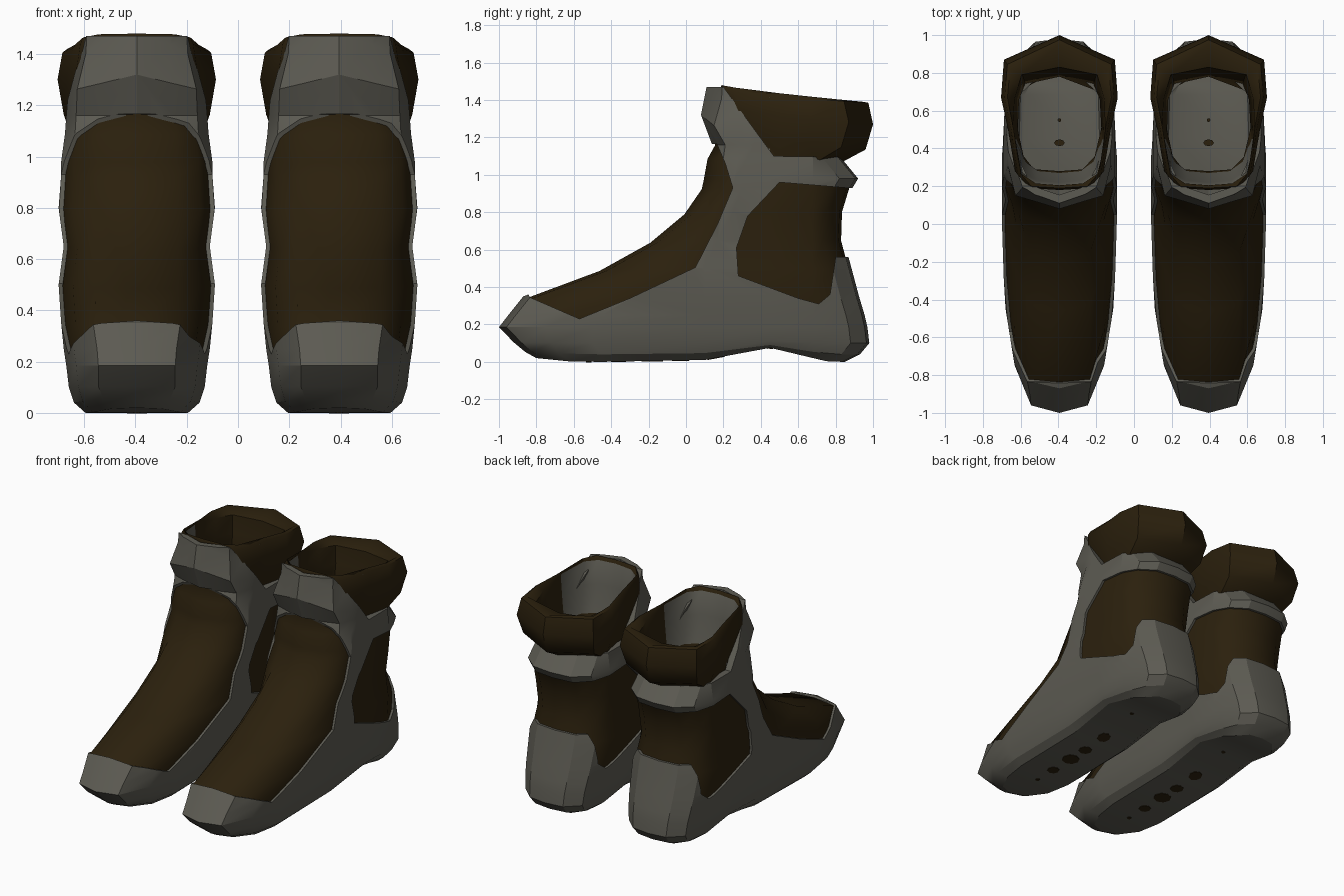
import bpy, bmesh, math

if "Cube" in bpy.data.objects:
    bpy.data.objects.remove(bpy.data.objects["Cube"])

def material(name, rgb):
    m = bpy.data.materials.new(name)
    m.diffuse_color = (*rgb, 1)
    m.use_nodes = True
    m.node_tree.nodes["Principled BSDF"].inputs["Base Color"].default_value = m.diffuse_color
    return m

GREY = material("warm_grey", (0.108, 0.104, 0.085))
BROWN = material("dark_brown", (0.024, 0.0145, 0.004))

# Boot slices: z, toe y, toe half width, shoulder y, full-width y, half width, heel y
LEVELS = [
    (0.00, -.80, .10, -.62, -.45, .200, .85),
    (0.04, -.86, .13, -.68, -.45, .245, .93),
    (0.10, -.92, .15, -.72, -.50, .265, .98),
    (0.185, -1.0, .15, -.75, -.50, .275, .97),
    (0.25, -.95, .155, -.70, -.45, .285, .955),
    (0.35, -.87, .17, -.55, -.28, .295, .925),
    (0.50, -.47, .17, -.20, .03, .305, .885),
    (0.65, -.20, .17, .00, .12, .285, .845),
    (0.80, -.02, .17, .10, .20, .305, .85),
    (0.93, .07, .17, .17, .25, .295, .89),
    (0.98, .08, .16, .17, .26, .295, .92),
    (1.09, .10, .16, .20, .28, .280, .83),
    (1.16, .14, .15, .21, .31, .275, .82),
    (1.32, .08, .13, .15, .30, .270, .82),
    (1.47, .11, .13, .19, .30, .230, .82),
    (1.56, .13, .13, .20, .30, .225, .82),
]
ARCH = [(-1, .02), (-.8, .02), (-.6, 0), (0, 0), (.2, .02), (.45, .075), (.6, .05), (.72, .005), (.82, 0), (1, 0)]
SOLE = [(-1, 0), (-.45, 0), (.1, .01), (.45, .075), (.68, .02)]

def sample(table, y):
    for (a, p), (b, q) in zip(table, table[1:]):
        if y <= b:
            return p + (q - p) * (y - a) / (b - a)
    return 0

def mirror_ring(half):
    """Full ring from a half outline that starts and ends on the centre line."""
    return half + [(-x, y, z) for x, y, z in half[-2:0:-1]]

def boot_ring(z, yf, x1, y2, y3, w, yb):
    half = [(0, yf), (x1, yf + .04), (.86 * w, y2), (w, y3), (w, max(y3 + .05, .1)), (w, .45),
            (.98 * w, .68), (.82 * w, yb - .1), (.48 * w, yb - .015), (0, yb)]
    fade = max(0, 1 - z / .12)
    # the front band dips towards the sides
    dip = .8 if 1.2 < z < 1.5 else 0
    return mirror_ring([(x, y, z + fade * sample(ARCH, y) - min(.1, dip * (y - yf))) for x, y in half])

def new_object(name, bm, mat=None):
    bmesh.ops.recalc_face_normals(bm, faces=bm.faces)
    me = bpy.data.meshes.new(name)
    bm.to_mesh(me)
    bm.free()
    ob = bpy.data.objects.new(name, me)
    bpy.context.collection.objects.link(ob)
    if mat:
        me.materials.append(mat)
    return ob

def bridge(bm, a, b):
    n = len(a)
    return [bm.faces.new((a[i], a[(i + 1) % n], b[(i + 1) % n], b[i])) for i in range(n)]

def cap(bm, r):
    n = len(r)
    bm.faces.new((r[0], r[1], r[n - 1]))
    for i in range(1, n // 2 - 1):
        bm.faces.new((r[i], r[i + 1], r[n - i - 1], r[n - i]))
    bm.faces.new((r[n // 2 - 1], r[n // 2], r[n // 2 + 1]))

def boot_solid(name, inset, lift=0):
    """Closed boot form, pulled inward along its normals."""
    bm = bmesh.new()
    rings = [[bm.verts.new(p) for p in boot_ring(*lv)] for lv in LEVELS]
    for a, b in zip(rings, rings[1:]):
        bridge(bm, a, b)
    cap(bm, rings[0])
    cap(bm, rings[-1])
    bmesh.ops.recalc_face_normals(bm, faces=bm.faces)
    bm.normal_update()
    for v, n in [(v, v.normal.copy()) for v in bm.verts]:
        v.co -= n * inset
    for v in rings[-1]:
        v.co.z = LEVELS[-1][0] + lift
    return new_object(name, bm)

def side_prism(name, outline):
    """Side-view outline (y, z) extruded across the boot."""
    bm = bmesh.new()
    face = bm.faces.new([bm.verts.new((-.6, y, z)) for y, z in outline])
    ext = bmesh.ops.extrude_face_region(bm, geom=[face])
    bmesh.ops.translate(bm, vec=(1.2, 0, 0), verts=[v for v in ext["geom"] if isinstance(v, bmesh.types.BMVert)])
    return new_object(name, bm)

def carve(ob, steps, mat):
    """Run the booleans, bake them and drop the cutters."""
    for op, cutter in steps:
        m = ob.modifiers.new(op, "BOOLEAN")
        m.operation, m.object, m.solver = op, cutter, "EXACT"
    dg = bpy.context.evaluated_depsgraph_get()
    me = bpy.data.meshes.new_from_object(ob.evaluated_get(dg))
    ob.modifiers.clear()
    ob.data = me
    me.materials.clear()
    me.materials.append(mat)
    for p in me.polygons:
        p.material_index = 0
    for _, cutter in steps:
        bpy.data.objects.remove(cutter)

def smooth(ob, deg):
    for p in ob.data.polygons:
        p.use_smooth = True
    ob.data.set_sharp_from_angle(angle=math.radians(deg))

# Grey shell: sole, toe cap, heel cup, ankle strap and front band in one outline
shell = boot_solid("shell", 0)
outline = [(-1.1, -.1), (1.1, -.1), (1.1, .56), (.80, .56), (.77, .36), (.71, .31), (.60, .34), (.28, .46),
           (.27, .61), (.33, .78), (.50, .96), (.86, .93), (1.1, .93), (1.1, 1.09), (.47, 1.10), (.36, 1.25),
           (.20, 1.47), (0, 1.47), (0, 1.17), (.165, 1.165), (.21, 1.06), (.25, .93), (.17, .74), (.05, .505),
           (-.30, .34), (-.57, .23), (-.835, .345), (-.86, .40), (-1.1, .40)]
carve(shell, [("INTERSECT", side_prism("shell_outline", outline)),
              ("DIFFERENCE", boot_solid("shell_hollow", .045, .1))], GREY)

# Brown fabric lining, seen through the instep and ankle openings
lining = boot_solid("lining", .016)
carve(lining, [("INTERSECT", side_prism("lining_outline", [(-1.1, -.1), (1.1, -.1), (1.1, 1.08), (.45, 1.08),
                                                           (.3, 1.2), (-1.1, 1.2)])),
               ("DIFFERENCE", boot_solid("lining_hollow", .032, .1))], BROWN)

# Padded collar: front z, back z, front y, back y, half width; the last three rings line the opening
bm = bmesh.new()
rings = []
for i, (zf, zb, yf, yb, w) in enumerate([
        (1.08, 1.06, .28, .82, .25), (1.22, 1.135, .24, .96, .285), (1.36, 1.27, .20, 1.0, .309),
        (1.45, 1.385, .18, .975, .29), (1.48, 1.39, .19, .95, .275), (1.46, 1.36, .205, .83, .25),
        (1.30, 1.24, .22, .82, .24), (1.12, 1.08, .27, .78, .225)]):
    if i < 5:
        half = [(0, yf), (.54 * w, yf + .01), (.76 * w, yf + .08), (.88 * w, .5), (w, .67), (.95 * w, yb - .13), (0, yb)]
    else:
        half = [(0, yf), (.50 * w, yf + .01), (.80 * w, yf + .06), (w, .45), (.95 * w, .66), (.80 * w, yb - .04), (0, yb)]
    rings.append([bm.verts.new(p) for p in mirror_ring(
        [(x, y, zf + (zb - zf) * ((y - yf) / (yb - yf)) ** .8) for x, y in half])])
for i, (a, b) in enumerate(zip(rings, rings[1:] + rings[:1])):
    for f in bridge(bm, a, b):
        # grey facing on the front half of the opening
        f.material_index = int(i in (5, 6) and f.calc_center_median().y < .5)
collar = new_object("collar", bm, BROWN)
collar.data.materials.append(GREY)

# Small dark spots under the sole and on the insole
bm = bmesh.new()
for y, z, rx, ry in [(-.52, 0, .015, .015), (-.36, 0, .04, .04), (-.18, 0, .06, .058), (-.03, 0, .045, .045),
                     (.16, 0, .045, .045), (.45, 0, .014, .014), (.43, .125, .028, .018), (.55, .118, .01, .01)]:
    made = bmesh.ops.create_circle(bm, cap_ends=True, segments=8, radius=1)
    ext = bmesh.ops.extrude_face_region(bm, geom=list({f for v in made["verts"] for f in v.link_faces}))
    top = [v for v in ext["geom"] if isinstance(v, bmesh.types.BMVert)]
    for v in made["verts"] + top:
        vy = y + v.co.y * ry
        v.co = (v.co.x * rx, vy, (z or sample(SOLE, vy)) + (.004 if v in top else -.003))
spots = new_object("sole_spots", bm, BROWN)

# Finish and mirror into a pair
for ob, deg in ((shell, 24), (lining, 60), (collar, 42), (spots, 30)):
    smooth(ob, deg)
    twin = ob.copy()
    bpy.context.collection.objects.link(twin)
    ob.location.x, twin.location.x = .395, -.395
    ob.name, twin.name = "right_" + ob.name, "left_" + ob.name
